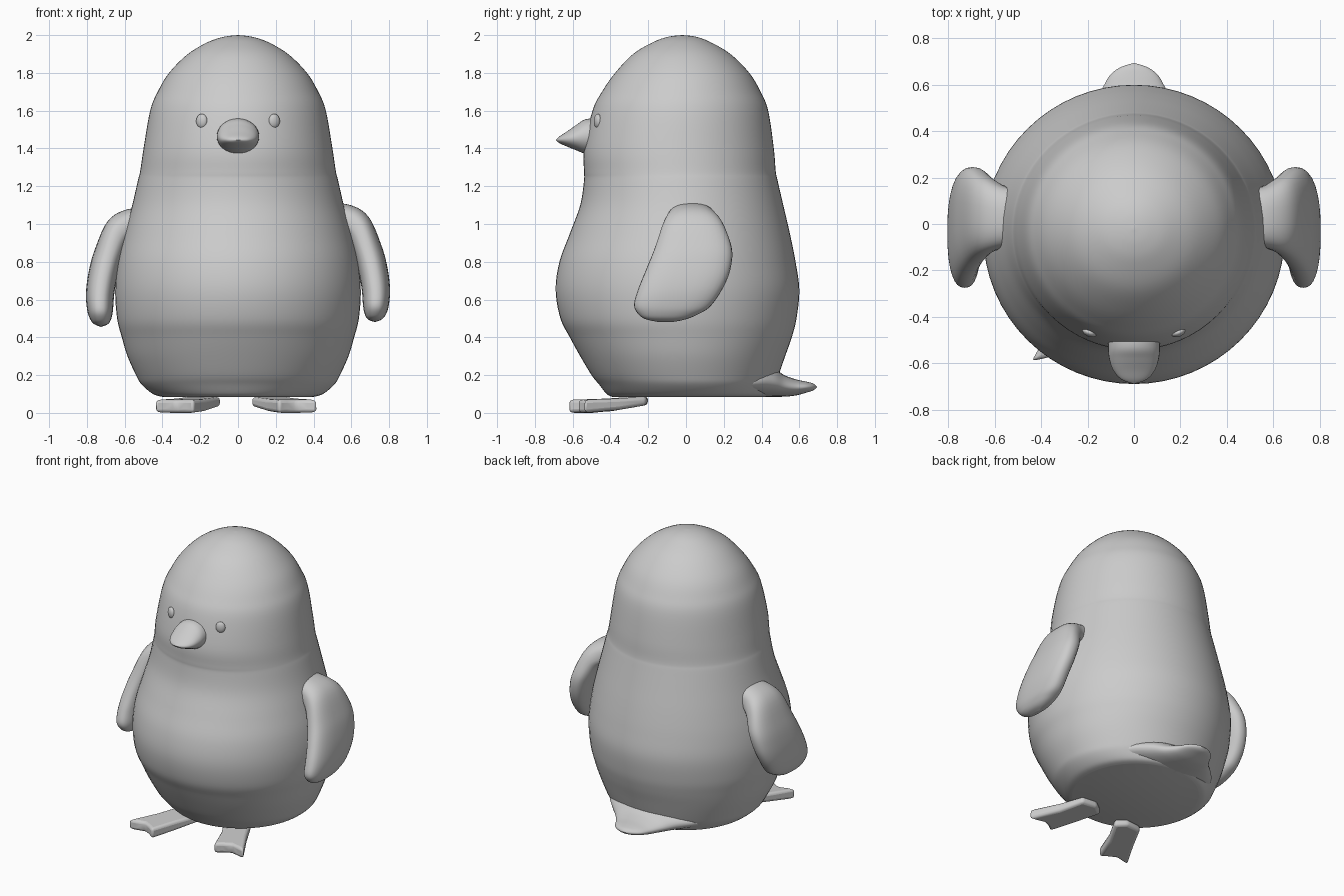
import bpy, bmesh, math
from mathutils import Matrix, Vector

if "Cube" in bpy.data.objects:
    bpy.data.objects.remove(bpy.data.objects["Cube"])

grey = bpy.data.materials.new("plain_grey")
grey.use_nodes = True
grey.diffuse_color = (0.6, 0.6, 0.6, 1)
grey.node_tree.nodes["Principled BSDF"].inputs["Base Color"].default_value = (0.6, 0.6, 0.6, 1)


def finish(name, bm, angle=60):
    """Turn a bmesh into a smooth shaded grey object."""
    bmesh.ops.remove_doubles(bm, verts=bm.verts, dist=0.0005)
    bmesh.ops.recalc_face_normals(bm, faces=bm.faces)
    mesh = bpy.data.meshes.new(name)
    bm.to_mesh(mesh)
    bm.free()
    obj = bpy.data.objects.new(name, mesh)
    bpy.context.collection.objects.link(obj)
    mesh.materials.append(grey)
    bpy.ops.object.select_all(action='DESELECT')
    obj.select_set(True)
    bpy.context.view_layer.objects.active = obj
    bpy.ops.object.shade_smooth_by_angle(angle=math.radians(angle))
    return obj


def smooth_rows(rows, steps):
    """Resample key rows with a flowing spline."""
    rows = [Vector(r) for r in rows]
    out = []
    for i in range(len(rows) - 1):
        p, q = rows[i], rows[i + 1]
        before, after = rows[max(i - 1, 0)], rows[min(i + 2, len(rows) - 1)]
        for k in range(steps):
            t = k / steps
            m, n = (q - before) / 2, (after - p) / 2
            out.append(p + m * t + (3 * (q - p) - 2 * m - n) * t * t
                       + (2 * (p - q) + m + n) * t ** 3)
    return out + [rows[-1]]


def loft(name, rows, place, sides=32, steps=5, mirror=False):
    """Skin closed rings; place(row, cos, sin) gives each ring point."""
    bm = bmesh.new()
    rings = []
    for row in smooth_rows(rows, steps):
        turn = [math.tau * k / sides for k in range(sides)]
        rings.append([bm.verts.new(place(row, math.cos(a), math.sin(a))) for a in turn])
    for low, high in zip(rings, rings[1:]):
        for k in range(sides):
            n = (k + 1) % sides
            bm.faces.new((low[k], low[n], high[n], high[k]))
    bm.faces.new(rings[0])
    bm.faces.new(rings[-1])
    if mirror:
        bmesh.ops.scale(bm, vec=(-1, 1, 1), verts=bm.verts)
    return finish(name, bm)


# Body and head: height, half width, front y, back y
body = [
    (.085, .40, -.39, .42), (.10, .45, -.42, .45), (.15, .51, -.46, .47),
    (.2, .54, -.50, .49), (.3, .585, -.56, .525), (.4, .615, -.615, .56),
    (.5, .64, -.665, .585), (.65, .65, -.69, .60), (.8, .635, -.67, .58),
    (.95, .60, -.615, .55), (1.1, .56, -.56, .515), (1.23, .53, -.54, .485),
    (1.28, .518, -.54, .475), (1.4, .50, -.54, .465), (1.6, .465, -.495, .435),
    (1.7, .425, -.445, .395), (1.8, .365, -.375, .335), (1.9, .265, -.28, .235),
    (1.965, .155, -.17, .125), (1.992, .07, -.09, .05), (2, 0, -.02, -.02)]
loft("body", body, lambda r, c, s: (
    r[1] * c, (r[2] + r[3]) / 2 + (r[3] - r[2]) / 2 * s, r[0]), sides=64)

# Tail: y, half width, underside, top
tail = [
    (.2, .42, .085, .2), (.36, .34, .085, .24), (.46, .25, .085, .235),
    (.52, .185, .086, .2), (.58, .14, .092, .178), (.64, .105, .108, .165),
    (.675, .06, .12, .155), (.695, 0, .138, .138)]
loft("tail", tail, lambda r, c, s: (
    r[1] * c, r[0], (r[2] + r[3]) / 2 + (r[3] - r[2]) / 2 * s))

# Beak: y, half width, underside, top
beak = [
    (-.45, .11, 1.37, 1.56), (-.53, .112, 1.372, 1.555), (-.58, .107, 1.39, 1.525),
    (-.63, .09, 1.41, 1.49), (-.67, .055, 1.428, 1.464), (-.69, 0, 1.445, 1.445)]
loft("beak", beak, lambda r, c, s: (
    r[1] * c, r[0], (r[2] + r[3]) / 2 + (r[3] - r[2]) / 2 * s))

# Flippers: x, front y, front z, back y, back z, thickness along x, thickness along z
flipper = [
    (.44, -.09, 1.03, .15, 1.03, 0, .08), (.55, -.10, 1.025, .16, 1.025, .035, .078),
    (.63, -.125, .985, .20, .985, .06, .055), (.685, -.17, .86, .243, .87, .075, .02),
    (.715, -.215, .75, .235, .76, .077, .01), (.73, -.255, .65, .195, .66, .075, 0),
    (.73, -.275, .57, .13, .565, .068, 0), (.727, -.25, .52, .06, .52, .055, 0),
    (.725, -.21, .495, -.01, .493, .035, 0), (.725, -.15, .482, -.08, .48, 0, 0)]


def flipper_point(r, c, s):
    # Squared ellipse, spanning front edge to back edge
    c, s = (math.copysign(abs(v) ** .8, v) for v in (c, s))
    return (r[0] + r[5] * s,
            (r[1] + r[3]) / 2 + (r[3] - r[1]) / 2 * c,
            (r[2] + r[4]) / 2 + (r[4] - r[2]) / 2 * c + r[6] * s)


loft("left_flipper", flipper, flipper_point)
right = loft("right_flipper", flipper, flipper_point, mirror=True)
right.location.z = -.025

# Eyes
for side, label in ((1, "left"), (-1, "right")):
    bm = bmesh.new()
    bmesh.ops.create_uvsphere(bm, u_segments=24, v_segments=16, radius=1)
    pose = (Matrix.Translation((side * .192, -.468, 1.545))
            @ Matrix.Rotation(side * .38, 4, 'Z')
            @ Matrix.Diagonal((.031, .018, .038, 1)))
    bmesh.ops.transform(bm, matrix=pose, verts=bm.verts)
    finish(label + "_eye", bm)

# Webbed feet: wide heel, two toes with a notch between them
outline = [(.07, -.25), (.14, -.2), (.25, -.21), (.32, -.36), (.42, -.54),
           (.37, -.53), (.31, -.515), (.26, -.54), (.215, -.575), (.15, -.4)]
for side, label, shift in ((1, "left", (0, 0, 0)), (-1, "right", (-.02, -.05, 0))):
    bm = bmesh.new()
    sole = bm.faces.new([bm.verts.new((side * x, y, 0)) for x, y in outline])
    grown = bmesh.ops.extrude_face_region(bm, geom=[sole])["geom"]
    for v in grown:
        if isinstance(v, bmesh.types.BMVert):
            v.co.z = .07
    for v in bm.verts:
        v.co.z += max(0, v.co.y + .45) * (.17 if v.co.z < .03 else .07)
    foot = finish(label + "_foot", bm)
    foot.location = shift
    bevel = foot.modifiers.new("soft_edges", 'BEVEL')
    bevel.width = .018
    bevel.segments = 3
    bevel.limit_method = 'ANGLE'
